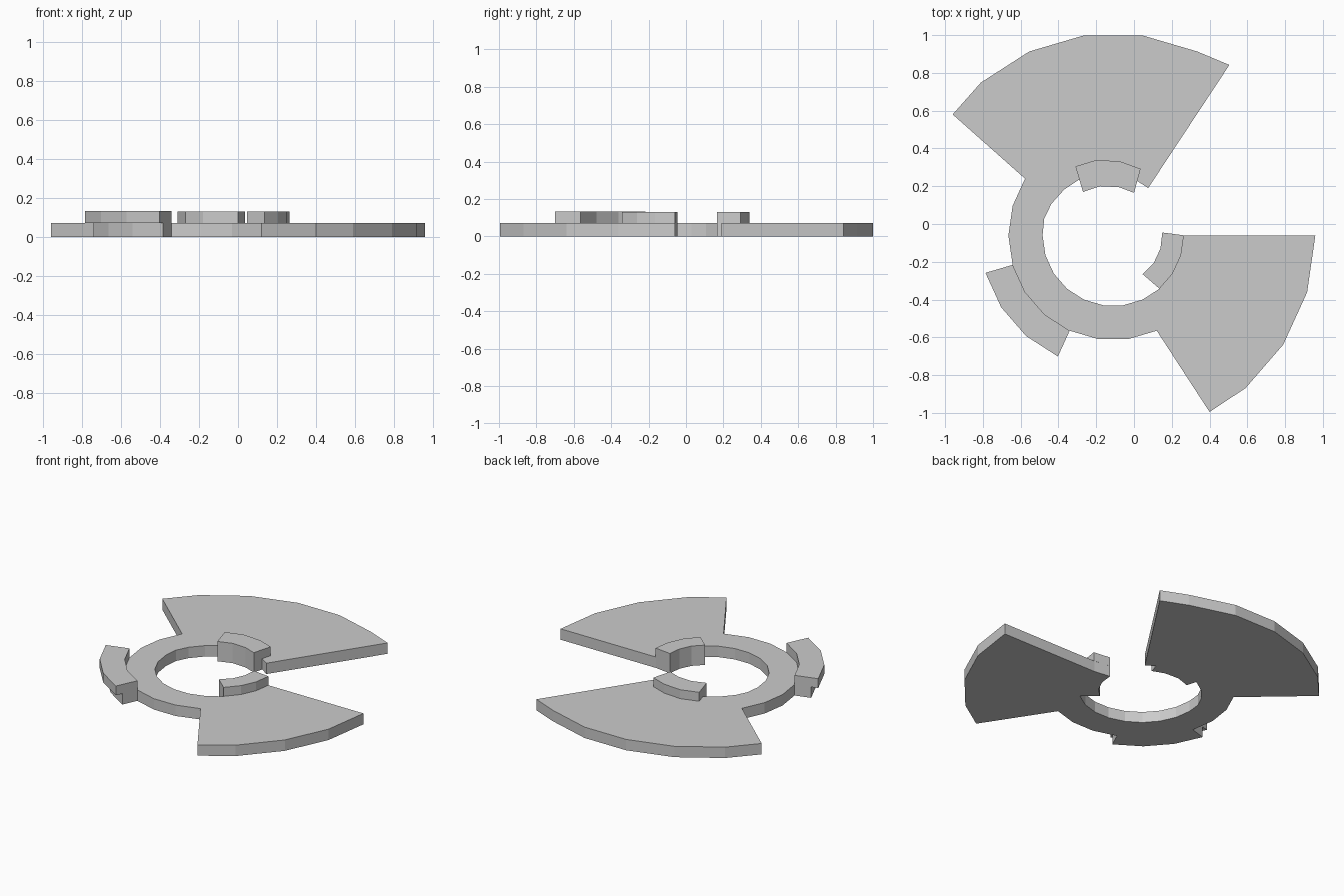
import bpy, bmesh
from math import cos, sin, radians

if "Cube" in bpy.data.objects:
    bpy.data.objects.remove(bpy.data.objects["Cube"])

CX, CY = -0.11, -0.06      # centre of the ring
STEP = 360 / 22            # facet angle shared by all arcs
PLATE, TOP = 0.072, 0.131


def arc(r, first, last):
    """Points on the 22-sided circle, from facet index first to last."""
    d = 1 if last >= first else -1
    return [(CX + r * cos(radians(i * STEP)), CY + r * sin(radians(i * STEP)))
            for i in range(first, last + d, d)]


def slab(name, outline, z0, z1):
    """Extrude a flat outline between two heights."""
    bm = bmesh.new()
    face = bm.faces.new([bm.verts.new((x, y, z0)) for x, y in outline])
    ext = bmesh.ops.extrude_face_region(bm, geom=[face], use_keep_orig=True)
    moved = [g for g in ext["geom"] if isinstance(g, bmesh.types.BMVert)]
    bmesh.ops.translate(bm, vec=(0, 0, z1 - z0), verts=moved)
    bmesh.ops.recalc_face_normals(bm, faces=bm.faces)
    me = bpy.data.meshes.new(name)
    bm.to_mesh(me)
    bm.free()
    ob = bpy.data.objects.new(name, me)
    bpy.context.collection.objects.link(ob)
    return ob


# Inner faces of the two inner clips
upper_inner = [(0.0, 0.165), (-0.08, 0.195), (-0.18, 0.2), (-0.27, 0.17)]
lower_inner = [(0.045, -0.265), (0.105, -0.205), (0.14, -0.13), (0.15, -0.045)]

# Open ring with two fan blades and the clip stems, walked clockwise
outline = (
    arc(1.07, 0, -3) + [(0.40, -0.995)]                  # lower blade
    + arc(0.555, -4, -7)                                 # ring bottom
    + arc(0.66, -7, -10)                                 # outer clip stem
    + arc(0.555, -10, -13)                               # ring left
    + [(-0.96, 0.58)] + arc(1.07, -14, -18)              # upper blade
    + [(0.505, 0.842), (0.2, 0.38), (0.075, 0.19), (0.017, 0.228)]
    + upper_inner                                        # upper clip stem
    + [(-0.289, 0.236), (-0.37, 0.182), (-0.437, 0.107), (-0.475, 0.03)]
    + arc(0.374, 11, 19)                                 # ring hole
    + lower_inner                                        # lower clip stem
    + [(0.26, -0.06)]
)
slab("bladed_ring", outline, 0, PLATE)

# Raised clip heads
slab("outer_clip", arc(0.555, -7, -10) + arc(0.705, -10, -7), PLATE, TOP + 0.002)
slab("upper_clip", upper_inner + [(-0.31, 0.305), (-0.195, 0.34),
                                  (-0.07, 0.33), (0.035, 0.292)], PLATE, TOP)
slab("lower_clip", lower_inner + arc(0.374, 22, 19), PLATE, TOP)
